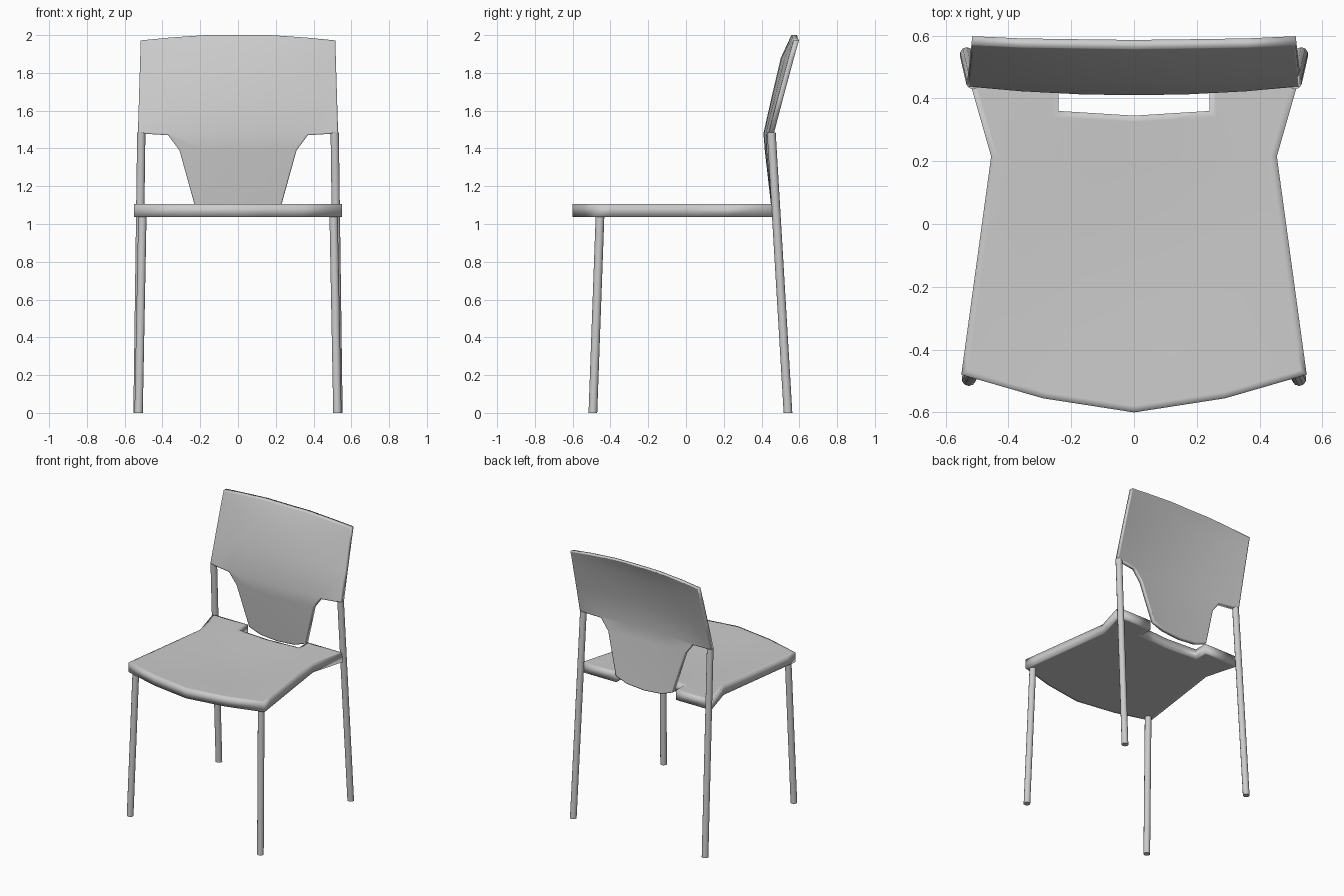
import bpy, bmesh
from mathutils import Vector

if "Cube" in bpy.data.objects:
    bpy.data.objects.remove(bpy.data.objects["Cube"])


def finish(bm, name, angle):
    bmesh.ops.recalc_face_normals(bm, faces=bm.faces[:])
    me = bpy.data.meshes.new(name)
    bm.to_mesh(me)
    bm.free()
    ob = bpy.data.objects.new(name, me)
    bpy.context.collection.objects.link(ob)
    bpy.ops.object.select_all(action='DESELECT')
    ob.select_set(True)
    bpy.context.view_layer.objects.active = ob
    bpy.ops.object.shade_smooth_by_angle(angle=angle)
    return ob


def plate(half, to3d, push, cuts, rim):
    """Mirror a half outline into a face, slice it, thicken it by push, add a rim loop."""
    pts = half + [(-x, v) for x, v in reversed(half) if x > 0]
    bm = bmesh.new()
    bm.faces.new([bm.verts.new(to3d(x, v)) for x, v in pts])
    for co, no in cuts:
        bmesh.ops.bisect_plane(bm, geom=bm.verts[:] + bm.edges[:] + bm.faces[:],
                               plane_co=co, plane_no=no, dist=1e-5)
    ext = bmesh.ops.extrude_face_region(bm, geom=bm.faces[:], use_keep_orig=True)
    moved = [e for e in ext['geom'] if isinstance(e, bmesh.types.BMVert)]
    bmesh.ops.translate(bm, verts=moved, vec=push)
    bmesh.ops.recalc_face_normals(bm, faces=bm.faces[:])
    axis = Vector(push).normalized()
    for sign in (-1, 1):
        side = [f for f in bm.faces if f.normal.dot(axis) * sign > 0.9]
        bmesh.ops.inset_region(bm, faces=side, thickness=rim, use_even_offset=True)
    return bm


# Seat: notched slab with a bowed front and a very slight dish
seat_half = [(0, -0.6), (0.29, -0.555), (0.55, -0.48), (0.455, 0.215),
             (0.525, 0.46), (0.24, 0.46), (0.24, 0.36), (0, 0.345)]
cuts = [((x, 0, 0), (1, 0, 0)) for x in (-0.35, -0.12, 0.12, 0.35)]
cuts += [((0, y, 0), (0, 1, 0)) for y in (-0.4, -0.2, 0, 0.215)]
bm = plate(seat_half, lambda x, y: (x, y, 1.037), (0, 0, 0.068), cuts, 0.02)
for v in bm.verts:
    if v.co.z > 1.08:
        v.co.z -= (0.015 * max(0, 1 - (v.co.x / 0.45) ** 2)
                   * max(0, 1 - ((v.co.y + 0.1) / 0.44) ** 2))
finish(bm, "seat", 3.14)

# Backrest: flat outline sliced into strips, then bent to the side profile
back_half = [(0, 1.05), (0.14, 1.062), (0.228, 1.095), (0.31, 1.39), (0.37, 1.47),
             (0.53, 1.48), (0.515, 1.972), (0.36, 1.987), (0.17, 2.0), (0, 2.0)]
# height, depth along the middle, depth at the outer edge
profile = [(1.03, 0.458, 0.48), (1.39, 0.417, 0.444), (1.48, 0.41, 0.437),
           (1.68, 0.455, 0.49), (1.88, 0.502, 0.545), (2.0, 0.558, 0.579)]


def bend(x, z):
    for (z0, m0, s0), (z1, m1, s1) in zip(profile, profile[1:]):
        if z <= z1 + 1e-6:
            break
    t = (z - z0) / (z1 - z0)
    mid, edge = m0 + (m1 - m0) * t, s0 + (s1 - s0) * t
    return mid + (edge - mid) * (x / 0.525) ** 2


cuts = [((0, 0, row[0]), (0, 0, 1)) for row in profile[1:-1]]
cuts += [((x, 0, 0), (1, 0, 0)) for x in (-0.36, -0.17, 0, 0.17, 0.36)]
bm = plate(back_half, lambda x, z: (x, 0, z), (0, 0.028, 0), cuts, 0.008)
for v in bm.verts:
    v.co.y += bend(v.co.x, v.co.z)
finish(bm, "backrest", 3.14)


# Legs: slim splayed tubes
def leg(name, foot, top, radius=0.023):
    a, b = Vector(foot), Vector(top)
    bm = bmesh.new()
    bmesh.ops.create_cone(bm, cap_ends=True, segments=10, radius1=radius,
                          radius2=radius, depth=1)
    for v in bm.verts:
        end = b if v.co.z > 0 else a
        v.co = Vector((v.co.x + end.x, v.co.y + end.y, end.z))
    finish(bm, name, 0.9)


for s, side in ((-1, "left"), (1, "right")):
    leg("front_leg_" + side, (s * 0.526, -0.493, 0), (s * 0.506, -0.455, 1.05))
    leg("back_leg_" + side, (s * 0.532, 0.54, 0), (s * 0.512, 0.452, 1.484))
